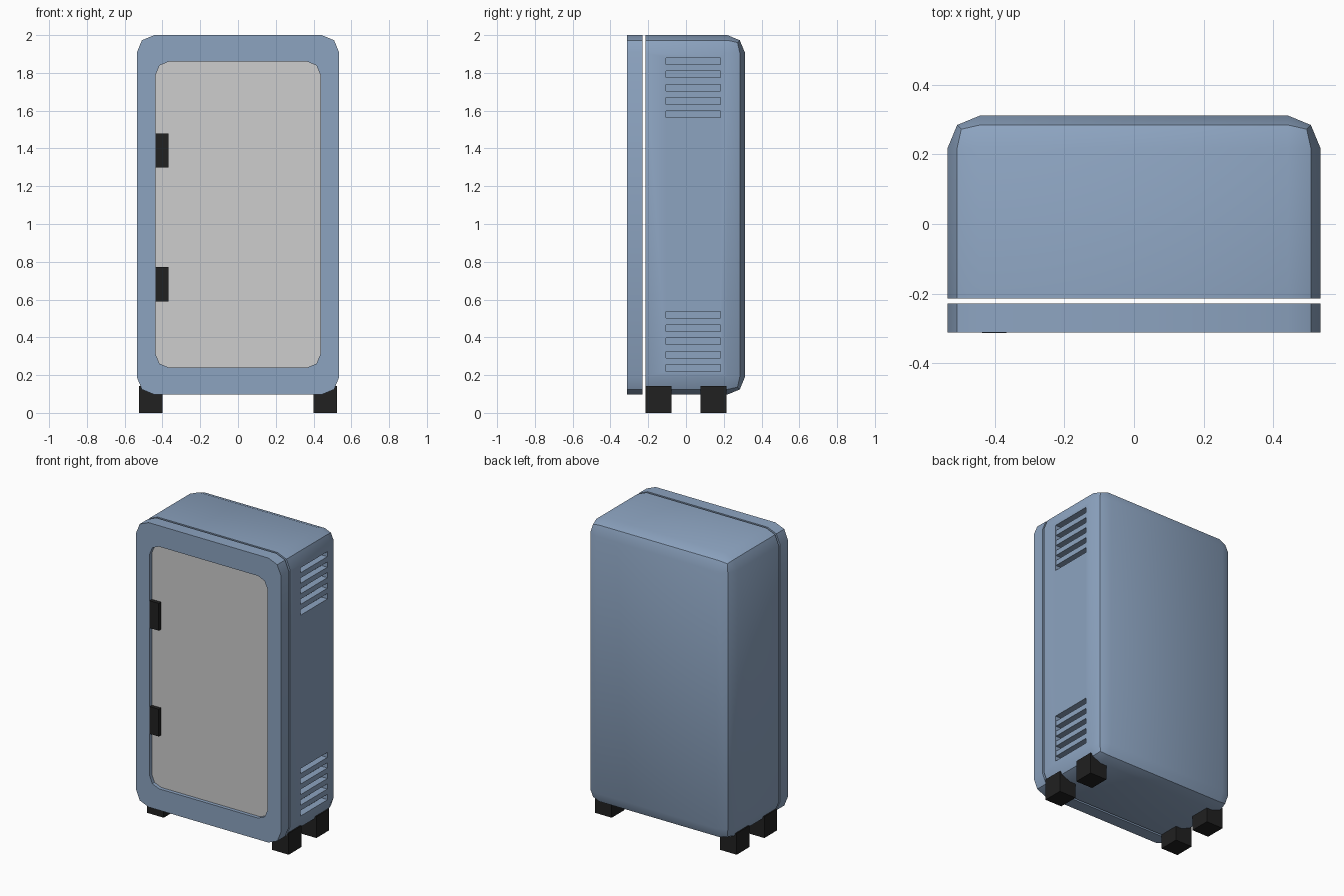
import bpy, bmesh, math

if "Cube" in bpy.data.objects:
    bpy.data.objects.remove(bpy.data.objects["Cube"])

def material(name, rgb):
    m = bpy.data.materials.new(name)
    m.diffuse_color = (*rgb, 1)
    m.use_nodes = True
    m.node_tree.nodes["Principled BSDF"].inputs["Base Color"].default_value = m.diffuse_color
    return m

BLUE = material("steel_blue", (0.265, 0.37, 0.53))
GREY = material("light_grey", (0.61, 0.61, 0.61))
BLACK = material("black", (0.015, 0.015, 0.015))

def finish(bm, name, mat):
    bmesh.ops.recalc_face_normals(bm, faces=bm.faces)
    me = bpy.data.meshes.new(name)
    bm.to_mesh(me)
    bm.free()
    me.materials.append(mat)
    ob = bpy.data.objects.new(name, me)
    bpy.context.collection.objects.link(ob)
    return ob

def smooth(ob):
    ob.data.shade_smooth()
    ob.data.set_sharp_from_angle(angle=math.radians(30))

def box_bm(x0, x1, y0, y1, z0, z1):
    bm = bmesh.new()
    bmesh.ops.create_cube(bm, size=1)
    for v in bm.verts:
        v.co = (x1 if v.co.x > 0 else x0, y1 if v.co.y > 0 else y0, z1 if v.co.z > 0 else z0)
    return bm

def box(name, mat, *ext):
    return finish(box_bm(*ext), name, mat)

def outline(hw, z0, z1, r):
    """Rectangle in xz with two-segment rounded corners."""
    pts = []
    for i, (sx, top) in enumerate([(1, 1), (-1, 1), (-1, 0), (1, 0)]):
        cx, cz = sx * (hw - r), (z1 - r if top else z0 + r)
        for k in range(3):
            a = math.radians(90 * i + 45 * k)
            pts.append((cx + r * math.cos(a), cz + r * math.sin(a)))
    return pts

HW, Z0, Z1, R = 0.536, 0.097, 2.0, 0.093

# Main cabinet: every edge rounded except the front perimeter
bm = box_bm(-HW, HW, -0.215, 0.312, Z0, Z1)
edges = [e for e in bm.edges if not all(v.co.y < 0 for v in e.verts)]
bmesh.ops.bevel(bm, geom=edges, offset=R, offset_type='OFFSET', segments=2,
                profile=0.5, affect='EDGES')
cabinet = finish(bm, "cabinet_body", BLUE)

# Louvred vents recessed into the right side
VY0, VY1, DEPTH = -0.105, 0.182, 0.045
for label, z0, z1 in [("lower", 0.22, 0.537), ("upper", 1.563, 1.88)]:
    cutter = box("vent_cutter", BLUE, HW - DEPTH, HW + 0.1, VY0, VY1, z0, z1)
    cutter.hide_render = True
    mod = cabinet.modifiers.new("vent", 'BOOLEAN')
    mod.operation, mod.solver, mod.object = 'DIFFERENCE', 'EXACT', cutter
    bpy.context.view_layer.objects.active = cabinet
    bpy.ops.object.modifier_apply(modifier=mod.name)
    bpy.data.objects.remove(cutter)
    h = (z1 - z0) / 9
    for i in range(4):
        z = z0 + h * (2 * i + 1)
        box(f"{label}_vent_slat_{i + 1}", BLUE, HW - DEPTH - 0.002, HW - 0.002,
            VY0 - 0.002, VY1 + 0.002, z, z + h)
smooth(cabinet)

# Front frame: a ring standing just clear of the cabinet
F0, F1 = -0.312, -0.229
outer = outline(HW, Z0, Z1, R)
inner = outline(0.436, 0.24, 1.86, 0.07)
bm = bmesh.new()
loops = [[bm.verts.new((x, y, z)) for x, z in pts]
         for pts, y in [(outer, F0), (outer, F1), (inner, F1), (inner, F0)]]
for a in range(4):
    la, lb = loops[a], loops[(a + 1) % 4]
    for i in range(12):
        j = (i + 1) % 12
        bm.faces.new((la[i], la[j], lb[j], lb[i]))
smooth(finish(bm, "front_frame", BLUE))

# Recessed door panel filling the frame
bm = bmesh.new()
front = [bm.verts.new((x, -0.288, z)) for x, z in inner]
back = [bm.verts.new((x, F1, z)) for x, z in inner]
bm.faces.new(front)
bm.faces.new(back)
for i in range(12):
    j = (i + 1) % 12
    bm.faces.new((front[i], front[j], back[j], back[i]))
finish(bm, "door_panel", GREY)

# Hinges
for label, z in [("lower", 0.59), ("upper", 1.298)]:
    box(f"{label}_hinge", BLACK, -0.437, -0.367, -0.3135, -0.27, z, z + 0.182)

# Feet
for sx, side in [(-1, "left"), (1, "right")]:
    xs = sorted((sx * 0.4, sx * 0.525))
    for end, y0, y1 in [("front", -0.214, -0.078), ("back", 0.078, 0.214)]:
        box(f"{end}_{side}_foot", BLACK, *xs, y0, y1, 0, 0.143)
